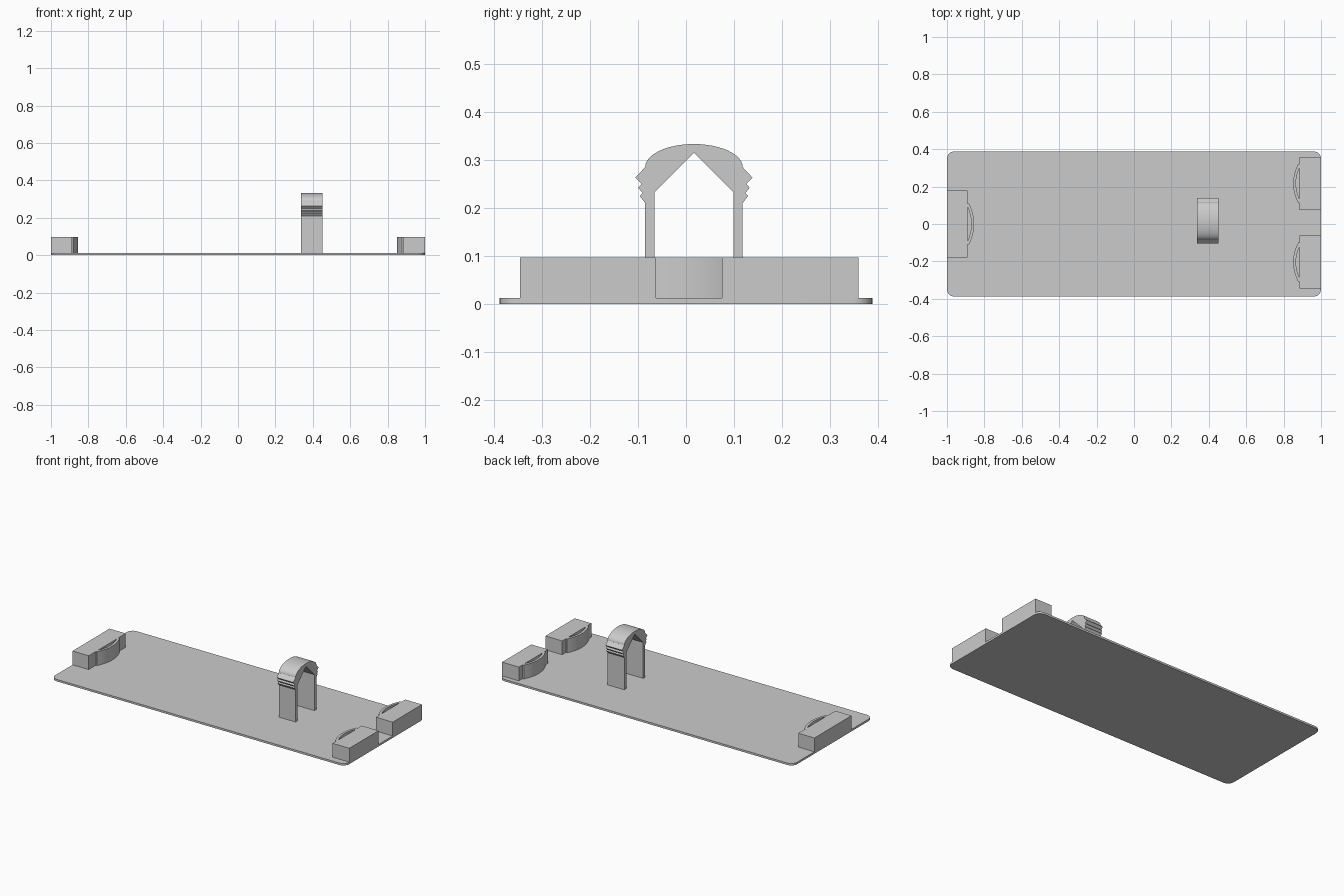
import bpy, bmesh, math
from mathutils import Vector

cube = bpy.data.objects.get("Cube")
if cube:
    bpy.data.objects.remove(cube, do_unlink=True)

grey = bpy.data.materials.new("light grey plastic")
grey.use_nodes = True
grey.diffuse_color = (0.6, 0.6, 0.6, 1)
grey.node_tree.nodes["Principled BSDF"].inputs["Base Color"].default_value = grey.diffuse_color


def prism(name, points, offset):
    """Extrude a closed 3D outline along offset."""
    bm = bmesh.new()
    face = bm.faces.new([bm.verts.new(p) for p in points])
    new = bmesh.ops.extrude_face_region(bm, geom=[face])["geom"]
    verts = [v for v in new if isinstance(v, bmesh.types.BMVert)]
    bmesh.ops.translate(bm, verts=verts, vec=Vector(offset))
    bmesh.ops.recalc_face_normals(bm, faces=bm.faces)
    mesh = bpy.data.meshes.new(name)
    bm.to_mesh(mesh)
    bm.free()
    mesh.materials.append(grey)
    obj = bpy.data.objects.new(name, mesh)
    bpy.context.collection.objects.link(obj)
    bpy.ops.object.select_all(action="DESELECT")
    obj.select_set(True)
    bpy.context.view_layer.objects.active = obj
    bpy.ops.object.shade_smooth_by_angle(angle=math.radians(25))
    return obj


# Base plate with rounded corners
THICK, TOP = 0.012, 0.097
HALF_Y, RADIUS = 0.388, 0.04
outline = []
for quarter, (sx, sy) in enumerate([(1, 1), (-1, 1), (-1, -1), (1, -1)]):
    for i in range(9):
        a = math.pi / 2 * (quarter + i / 8)
        outline.append((sx * (1 - RADIUS) + RADIUS * math.cos(a),
                        sy * (HALF_Y - RADIUS) + RADIUS * math.sin(a), 0))
prism("base_plate", outline, (0, 0, THICK))


def arc(half, start, peak, n=16):
    """Shallow bow of (depth, y) points from -half to half."""
    ts = [2 * i / n - 1 for i in range(n + 1)]
    return [(start + (peak - start) * (1 - t * t), half * t) for t in ts]


def stop(name, side, y, half, face_x, span):
    """End block with a bowed spring strip on its inner face."""
    height = (0, 0, TOP - THICK)
    block = [(side, y - half), (side, y + half),
             (side * face_x, y + half), (side * face_x, y - half)]
    prism(name + "_block", [(px, py, THICK) for px, py in block], height)
    outer = [(0, -span)] + arc(span, 0.008, 0.035) + [(0, span)]
    inner = arc(span - 0.02, 0, 0.02)
    prism(name + "_spring",
          [(side * (face_x - d), y + w, THICK) for d, w in outer + inner[::-1]], height)


stop("right_stop", -1, 0, 0.18, 0.89, 0.11)
stop("left_back_stop", 1, 0.217, 0.142, 0.886, 0.105)
stop("left_front_stop", 1, -0.204, 0.142, 0.886, 0.105)

# Arched clip: half profile (distance from centre, z), then mirrored
CLIP_Y, CLIP_X, CLIP_W = 0.0165, 0.337, 0.114
barbs = [(0.1015, THICK), (0.1015, 0.21), (0.113, 0.225), (0.107, 0.231),
         (0.116, 0.242), (0.109, 0.25), (0.122, 0.263), (0.1015, 0.285)]
dome = [(0.1015 * math.cos(a), 0.285 + 0.048 * math.sin(a))
        for a in (math.pi / 2 * i / 12 for i in range(1, 12))]
rise = barbs + dome
inside = [(0.082, THICK), (0.082, 0.233)]
profile = rise + [(0, 0.333)] + [(-w, z) for w, z in reversed(rise)]
profile += [(-w, z) for w, z in inside] + [(0, 0.315)] + inside[::-1]
prism("arched_clip", [(CLIP_X, CLIP_Y + w, z) for w, z in profile], (CLIP_W, 0, 0))
